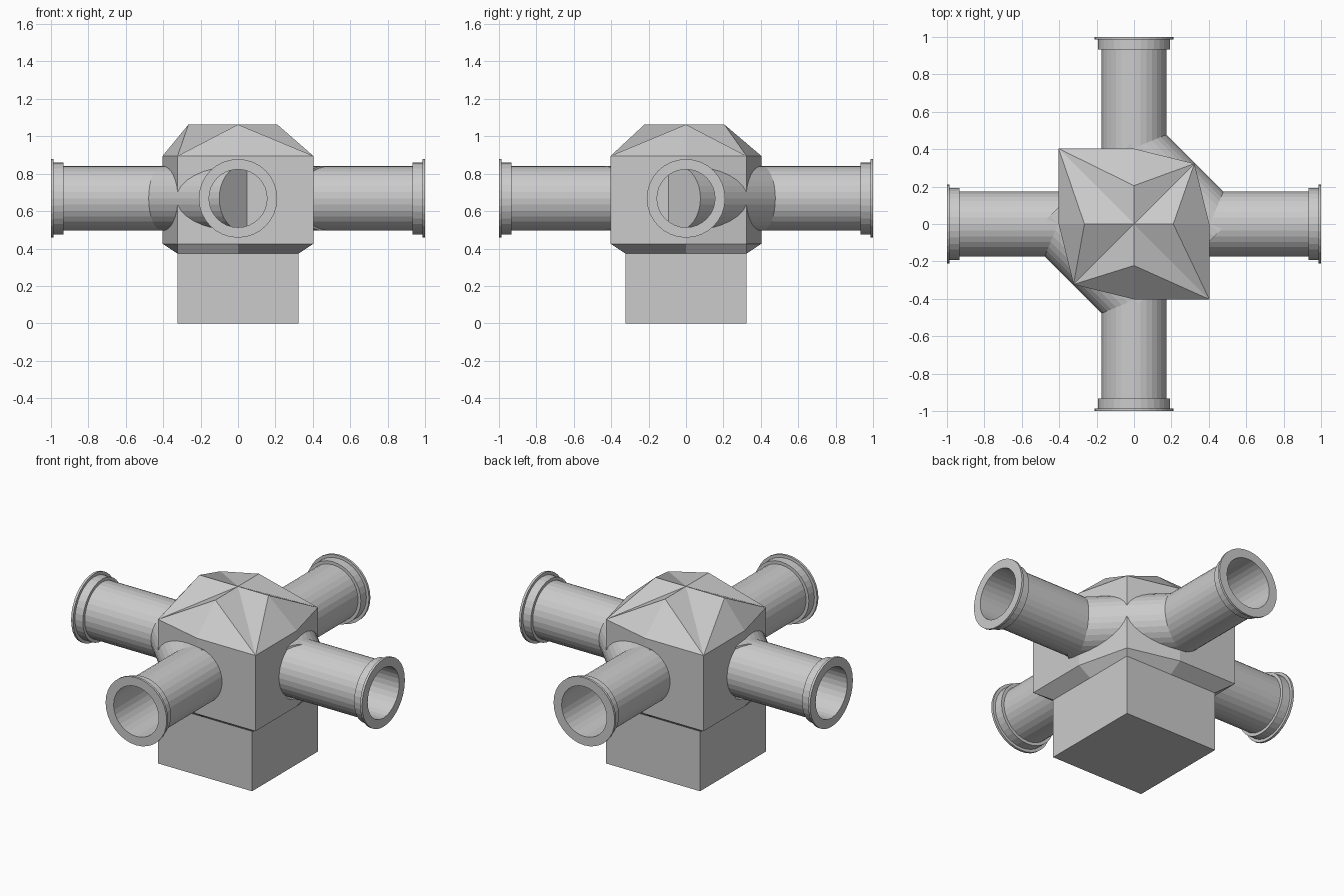
import bpy, bmesh, math
from mathutils import Matrix, Vector

if "Cube" in bpy.data.objects:
    bpy.data.objects.remove(bpy.data.objects["Cube"])

PIPE_Z = 0.668
SIDES = 32


def finish(bm, name):
    bmesh.ops.recalc_face_normals(bm, faces=bm.faces)
    mesh = bpy.data.meshes.new(name)
    bm.to_mesh(mesh)
    bm.free()
    obj = bpy.data.objects.new(name, mesh)
    bpy.context.collection.objects.link(obj)
    return obj


def ring(bm, points, z):
    return [bm.verts.new((x, y, z)) for x, y in points]


def bridge(bm, a, b):
    n = len(a)
    for i in range(n):
        j = (i + 1) % n
        bm.faces.new((a[i], a[j], b[j], b[i]))


# Plinth
s = 0.323
bm = bmesh.new()
bmesh.ops.create_cube(bm, size=1, matrix=Matrix.Translation((0, 0, 0.186))
                      @ Matrix.Diagonal((2 * s, 2 * s, 0.372, 1)))
finish(bm, "plinth")

# Junction block: two opposite corners pulled in, chamfered foot, faceted roof
outline = [(-0.403, 0.403), (0, 0.403), (s, s), (0.403, 0),
           (0.403, -0.403), (0, -0.403), (-s, -s), (-0.403, 0)]
foot = [(-s, s), (0, s), (s, s), (s, 0), (s, -s), (0, -s), (-s, -s), (-s, 0)]
ridge = [(0, 0.205), (0.21, 0), (0, -0.222), (-0.265, 0)]
bm = bmesh.new()
low = ring(bm, foot, 0.372)
mid = ring(bm, outline, 0.425)
top = ring(bm, outline, 0.895)
crest = ring(bm, ridge, 1.063)
peak = bm.verts.new((0, 0, 1.063))
bm.faces.new(low)
bridge(bm, low, mid)
bridge(bm, mid, top)
for i in range(4):
    before, edge, after = top[2 * i], top[2 * i + 1], top[(2 * i + 2) % 8]
    bm.faces.new((before, edge, crest[i]))
    bm.faces.new((edge, after, crest[i]))
    bm.faces.new((crest[i], after, peak))
    bm.faces.new((after, crest[(i + 1) % 4], peak))
finish(bm, "junction_block")

# Four hollow flanged pipes, lathed from one profile of (distance, radius)
profile = [(0.32, 0.155), (1.0, 0.155), (1.0, 0.21), (0.986, 0.21),
           (0.986, 0.192), (0.932, 0.192), (0.932, 0.173), (0.32, 0.173)]
for k, name in enumerate(("right", "back", "left", "front")):
    turn = Matrix.Translation((0, 0, PIPE_Z)) @ Matrix.Rotation(k * math.pi / 2, 4, 'Z')
    bm = bmesh.new()
    loops = []
    for d, r in profile:
        loops.append([bm.verts.new(turn @ Vector((d, r * math.cos(a), r * math.sin(a))))
                      for a in (2 * math.pi * i / SIDES for i in range(SIDES))])
    for a, b in zip(loops, loops[1:] + loops[:1]):
        bridge(bm, a, b)
    finish(bm, name + "_pipe")


# Diagonal capped links joining neighbouring pipes
def link(name, start, end):
    p, q = Vector((*start, PIPE_Z)), Vector((*end, PIPE_Z))
    axis = q - p
    bm = bmesh.new()
    bmesh.ops.create_cone(
        bm, cap_ends=True, segments=SIDES, radius1=0.173, radius2=0.173,
        depth=axis.length,
        matrix=Matrix.Translation((p + q) / 2) @ axis.to_track_quat('Z', 'Y').to_matrix().to_4x4())
    finish(bm, name)


link("front_left_link", (0.022, -0.428), (-0.45, 0.044))
link("back_right_link", (0.451, -0.045), (-0.022, 0.428))
